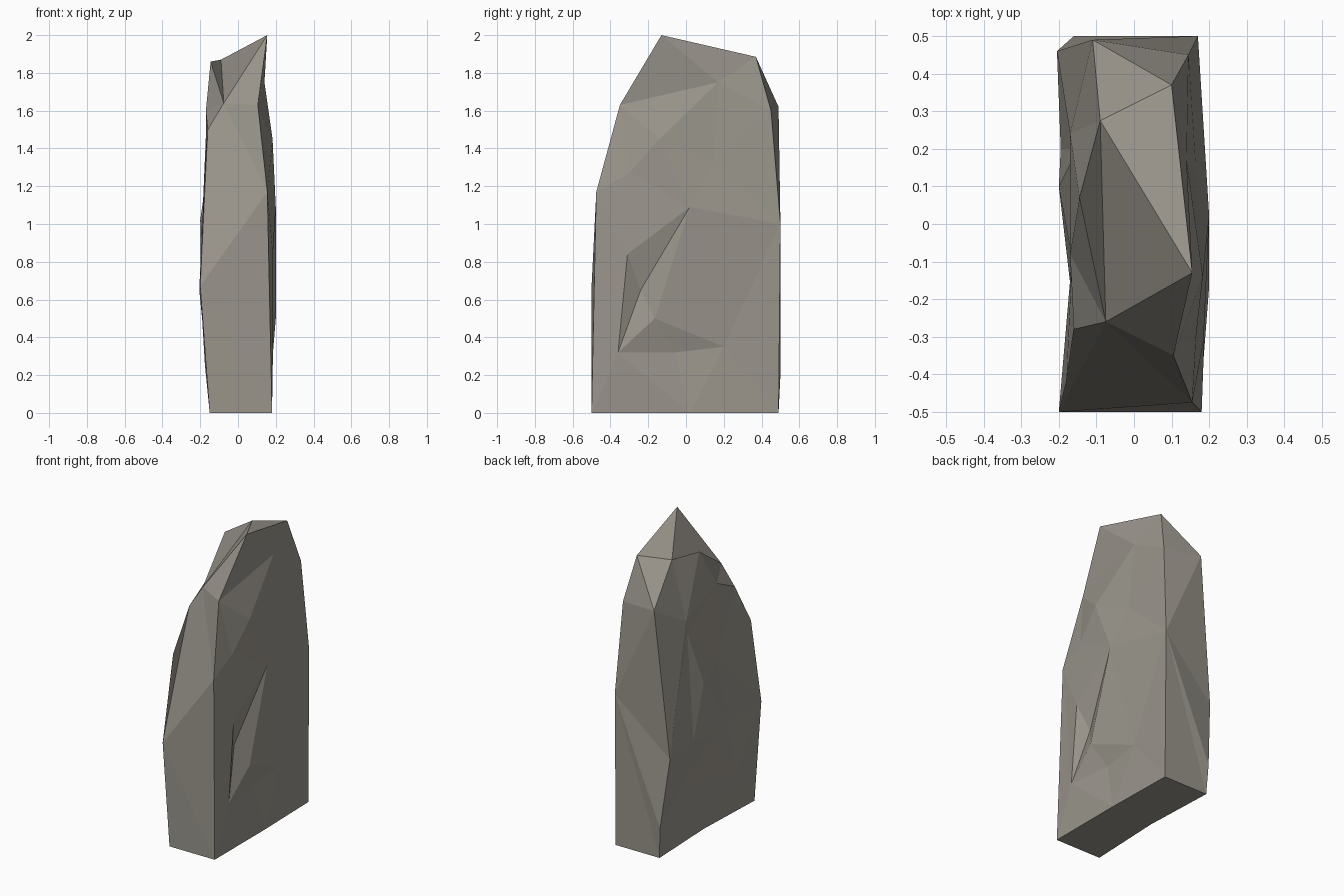
import bpy, bmesh
from mathutils import Vector
from mathutils.geometry import delaunay_2d_cdt

if "Cube" in bpy.data.objects:
    bpy.data.objects.remove(bpy.data.objects["Cube"])

# Points are (y, z, x): outline first, then a base point, then chipped relief.
RIGHT = [(-.5, 0, .18), (-.475, 1.17, .155), (-.35, 1.63, .105), (-.13, 2, .155),
         (.37, 1.885, .1), (.45, 1.6, .145), (.5, 1, .17), (.49, 0, .17), (.02, 0, .18),
         (-.31, .84, .185), (-.36, .32, .185), (-.165, .5, .2), (-.24, .65, .14),
         (-.06, .32, .155), (.2, .35, .165), (.02, 1.09, .2), (.145, 1.32, .165),
         (-.3, 1.27, .165), (-.14, 1.45, .183), (.17, 1.75, .14)]
LEFT = [(-.5, 0, -.15), (-.5, .67, -.2), (-.42, 1.23, -.18), (-.28, 1.5, -.16),
        (-.26, 1.64, -.075), (.07, 1.86, -.145), (.275, 1.87, -.09), (.49, 1.62, -.11),
        (.46, .65, -.205), (.5, .2, -.16), (.49, 0, -.15), (0, 0, -.13),
        (.24, 1.47, -.17), (.2, 1.37, -.15), (.2, .67, -.195), (.1, 1.02, -.2),
        (-.09, 1.08, -.165), (-.04, .6, -.165), (-.08, 1.6, -.17),
        (-.27, .25, -.175), (.24, .4, -.15), (-.2, .65, -.165)]

bm = bmesh.new()


def add_face(verts):
    if len(set(verts)) > 2 and not bm.faces.get(verts):
        bm.faces.new(verts)


def broad_side(points, outline, creases):
    """Triangulate one broad face of the slab, keeping the crease edges."""
    verts = [bm.verts.new((x, y, z)) for y, z, x in points]
    edges = [(i, (i + 1) % outline) for i in range(outline)] + creases
    res = delaunay_2d_cdt([Vector(p[:2]) for p in points], edges, [], 1, 1e-5)
    for tri in res[2]:
        add_face([verts[res[3][i][0]] for i in tri])
    return verts


right = broad_side(RIGHT, 9, [(9, 10), (10, 11), (11, 13), (13, 8), (9, 12), (12, 11), (15, 16)])
left = broad_side(LEFT, 12, [(12, 8), (13, 14), (13, 15), (15, 17), (16, 18), (16, 21)])

# Narrow edge: triangles stepping along the left (L) and right (R) rims
rim_l = [left[i] for i in (0, 1, 4, 6, 7, 8, 9, 10)]
rim_r = right[:8]
a = b = 0
for step in "LRLRRLRLRRLLLR":
    if step == "L":
        add_face([rim_l[a], rim_l[a + 1], rim_r[b]])
        a += 1
    else:
        add_face([rim_l[a], rim_r[b + 1], rim_r[b]])
        b += 1

# Broken shoulder chips and the base
for ids in ((1, 2, 3), (1, 3, 4), (4, 5, 6)):
    add_face([left[i] for i in ids])
add_face([left[0], left[11], left[10], right[7], right[8], right[0]])
bmesh.ops.recalc_face_normals(bm, faces=bm.faces[:])

# Standing stone object
mesh = bpy.data.meshes.new("standing_stone")
bm.to_mesh(mesh)
bm.free()
stone = bpy.data.objects.new("standing_stone", mesh)
bpy.context.collection.objects.link(stone)
mat = bpy.data.materials.new("warm_grey_stone")
mat.diffuse_color = (.32, .30, .26, 1)
mat.use_nodes = True
mat.node_tree.nodes["Principled BSDF"].inputs["Base Color"].default_value = mat.diffuse_color
mesh.materials.append(mat)
